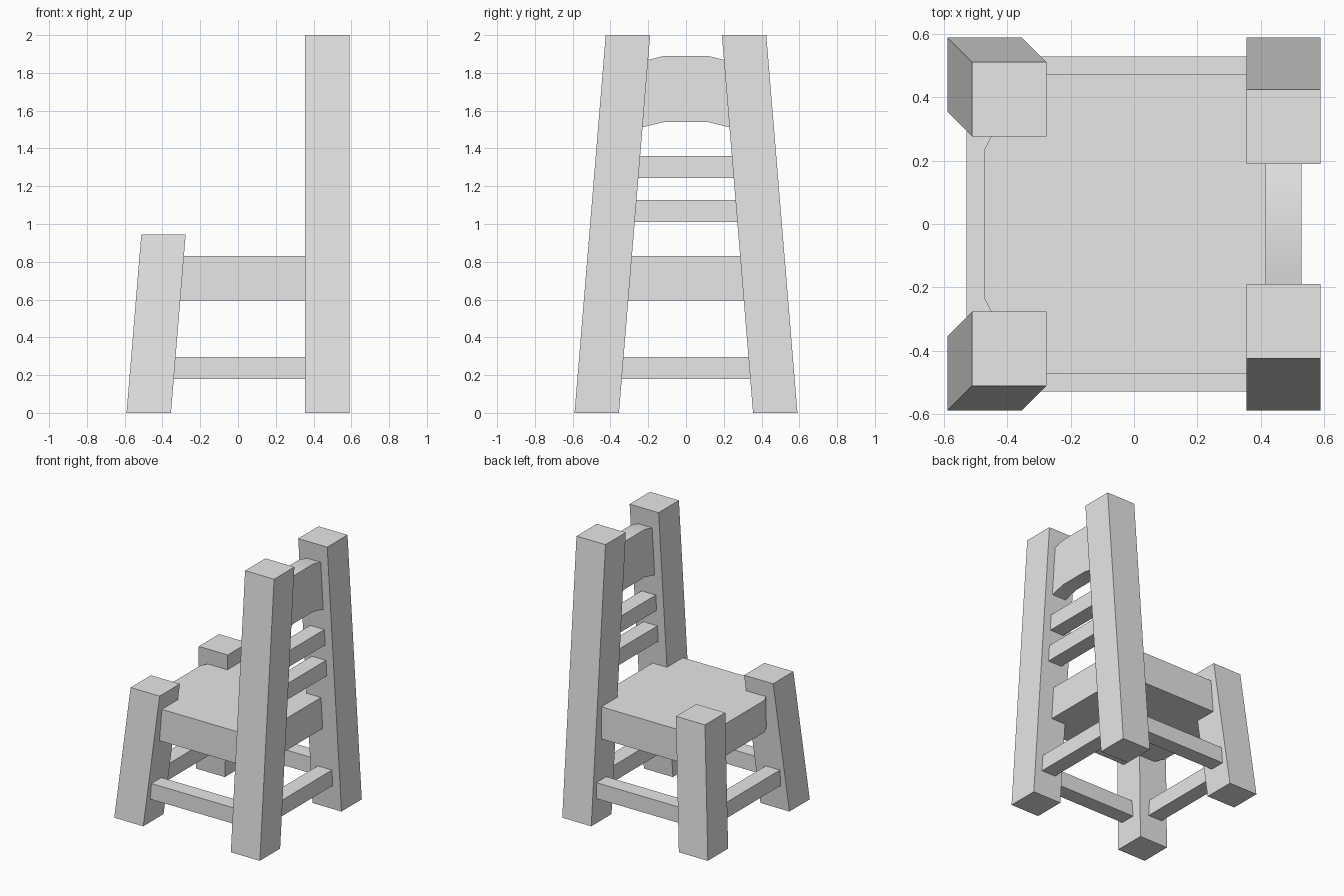
import bpy
import bmesh
import math

if "Cube" in bpy.data.objects:
    bpy.data.objects.remove(bpy.data.objects["Cube"], do_unlink=True)

grey = bpy.data.materials.new("light_grey")
grey.use_nodes = True
colour = (0.8, 0.8, 0.8, 1)
grey.diffuse_color = colour
grey.node_tree.nodes["Principled BSDF"].inputs["Base Color"].default_value = colour


def prism(name, bottom, top):
    """Solid between two matching rings of points."""
    bm = bmesh.new()
    low = [bm.verts.new(p) for p in bottom]
    high = [bm.verts.new(p) for p in top]
    bm.faces.new(low)
    bm.faces.new(high)
    n = len(low)
    for i in range(n):
        j = (i + 1) % n
        bm.faces.new((low[i], low[j], high[j], high[i]))
    bmesh.ops.recalc_face_normals(bm, faces=bm.faces[:])
    mesh = bpy.data.meshes.new(name)
    bm.to_mesh(mesh)
    bm.free()
    mesh.materials.append(grey)
    obj = bpy.data.objects.new(name, mesh)
    bpy.context.collection.objects.link(obj)
    return obj


def square(x, y, z, half):
    return [(x + sx * half, y + sy * half, z)
            for sx, sy in ((-1, -1), (1, -1), (1, 1), (-1, 1))]


def box(name, x0, x1, y0, y1, z0, z1):
    ring = ((x0, y0), (x1, y0), (x1, y1), (x0, y1))
    return prism(name, [(x, y, z0) for x, y in ring], [(x, y, z1) for x, y in ring])


FOOT = 0.4725      # leg centre on the floor
HALF = 0.1175      # half leg thickness
LEAN = 0.0825      # inward lean per unit of height
IN, OUT = 0.415, 0.53   # rail faces

# Legs: tall posts carry the backrest, short legs lean inward both ways
for side, label in ((-1, "right"), (1, "left")):
    h = 2.0
    prism("tall_post_" + label, square(FOOT, side * FOOT, 0, HALF),
          square(FOOT, side * (FOOT - LEAN * h), h, HALF))
    h = 0.945
    lean_in = FOOT - LEAN * h
    prism("short_leg_" + label, square(-FOOT, side * FOOT, 0, HALF),
          square(-lean_in, side * lean_in, h, HALF))
    # Lower side rails
    y0, y1 = sorted((side * IN, side * OUT))
    box("side_rail_" + label, -0.45, 0.45, y0, y1, 0.18, 0.297)

# Lower cross rails
box("short_leg_rail", -OUT, -IN, -0.45, 0.45, 0.18, 0.297)
box("tall_post_rail", IN, OUT, -0.45, 0.45, 0.18, 0.297)

# Backrest slats
for i, z in enumerate((1.01, 1.243)):
    box("back_slat_%d" % (i + 1), IN, OUT, -0.34, 0.34, z, z + 0.117)

# Seat with two cut corners
s = 0.472
outline = [(s, -s), (s, s), (-s * 0.75, s), (-s, s / 2), (-s, -s / 2), (-s * 0.75, -s)]
prism("seat", [(x, y, 0.595) for x, y in outline], [(x, y, 0.83) for x, y in outline])

# Arched head board
arch = [(-0.3, -0.045), (-0.115, 0), (0.115, 0), (0.3, -0.045)]
profile = [(y, 1.89 + d) for y, d in arch] + [(y, 1.54 + d) for y, d in reversed(arch)]
board = prism("head_board", [(IN, y, z) for y, z in profile], [(OUT, y, z) for y, z in profile])
bpy.context.view_layer.objects.active = board
board.select_set(True)
bpy.ops.object.shade_smooth_by_angle(angle=math.radians(30))
